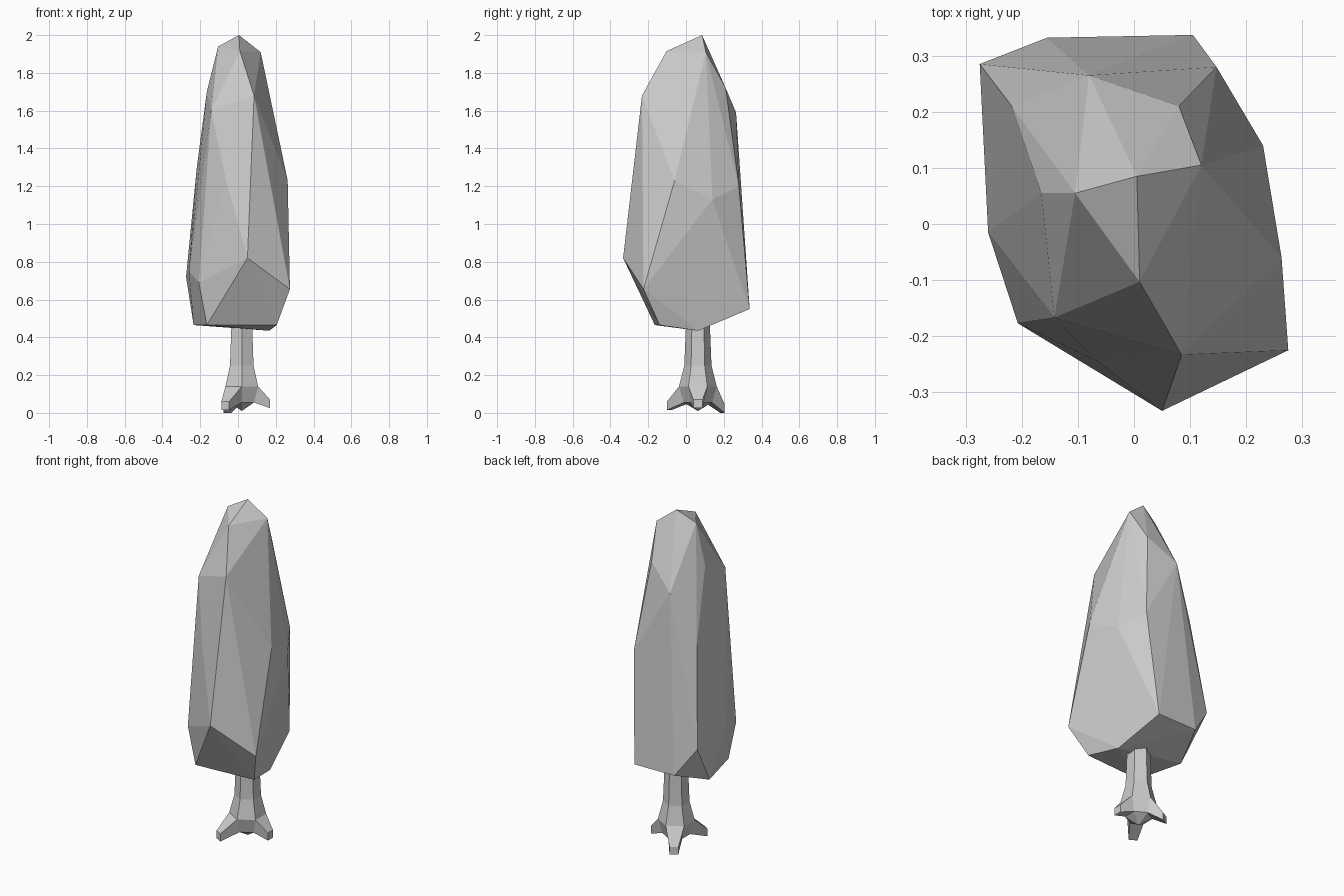
import bpy, bmesh
from math import sin, cos, radians
from mathutils import Vector

if "Cube" in bpy.data.objects:
    bpy.data.objects.remove(bpy.data.objects["Cube"])


def make_object(name, bm):
    bmesh.ops.recalc_face_normals(bm, faces=bm.faces[:])
    mesh = bpy.data.meshes.new(name)
    bm.to_mesh(mesh)
    bm.free()
    obj = bpy.data.objects.new(name, mesh)
    bpy.context.collection.objects.link(obj)
    return obj


# Crown: faceted shell through its corner points
corners = [Vector(p) for p in (
    (.005, .085, 2), (-.105, .055, 1.94), (.01, -.103, 1.915), (.12, .105, 1.91),
    (-.165, .055, 1.7), (-.142, -.167, 1.6), (.085, -.233, 1.68), (.08, .21, 1.72),
    (-.08, .265, 1.59), (-.065, -.245, 1.24), (.263, -.06, 1.23), (.23, .14, 1.13),
    (.147, .28, 1.2), (-.218, .21, 1.3), (-.26, -.015, .75), (-.207, -.177, .69),
    (.05, -.333, .82), (.275, -.225, .655), (-.275, .285, .72), (-.155, .332, .55),
    (.105, .337, .55), (-.235, .115, .465), (-.165, -.165, .465), (.165, .065, .435),
    (.205, -.14, .465))]
centre, radii = Vector((0, .02, 1.1)), Vector((.33, .38, .95))


def crown_shell():
    # inflate towards an ellipsoid just enough for every corner to join the hull
    for step in range(51):
        bm = bmesh.new()
        lookup = {}
        for p in corners:
            d = Vector([(p[i] - centre[i]) / radii[i] for i in range(3)]).normalized()
            q = centre + Vector([d[i] * radii[i] for i in range(3)])
            lookup[bm.verts.new(p.lerp(q, step / 50))] = p
        bmesh.ops.convex_hull(bm, input=bm.verts[:])
        if all(v.link_faces for v in bm.verts) or step == 50:
            for v in bm.verts:
                v.co = lookup[v]
            return bm
        bm.free()


make_object("crown", crown_shell())

# Trunk: six-sided rings flaring towards the ground
bm = bmesh.new()
cx, cy = .02, .063
rings = []
for z, r in ((.6, .058), (.25, .072), (.14, .1), (.055, .075)):
    rings.append([bm.verts.new((cx + r * cos(radians(60 * k - 30)),
                                cy + r * sin(radians(60 * k - 30)), z)) for k in range(6)])
bm.faces.new(rings[0])
tips = {0: (.15, .025), 2: (.15, 0), 4: (.175, .015)}
for a, b in zip(rings, rings[1:]):
    for k in range(6):
        n = (k + 1) % 6
        quad = [a[k], a[n], b[n], b[k]]
        if b is rings[-1] and k in tips:
            # Roots: every second side reaches out to a small square tip
            reach, low = tips[k]
            t = radians(60 * k)
            end = [bm.verts.new((cx + reach * cos(t) - s * .024 * sin(t),
                                 cy + reach * sin(t) + s * .024 * cos(t), z))
                   for s, z in ((-1, low + .045), (1, low + .045), (1, low), (-1, low))]
            for i in range(4):
                j = (i + 1) % 4
                bm.faces.new((quad[i], quad[j], end[j], end[i]))
            bm.faces.new(end)
        else:
            bm.faces.new(quad)
base = bm.verts.new((cx, cy, .01))
for k in range(6):
    bm.faces.new((rings[-1][k], rings[-1][(k + 1) % 6], base))
make_object("trunk", bm)
